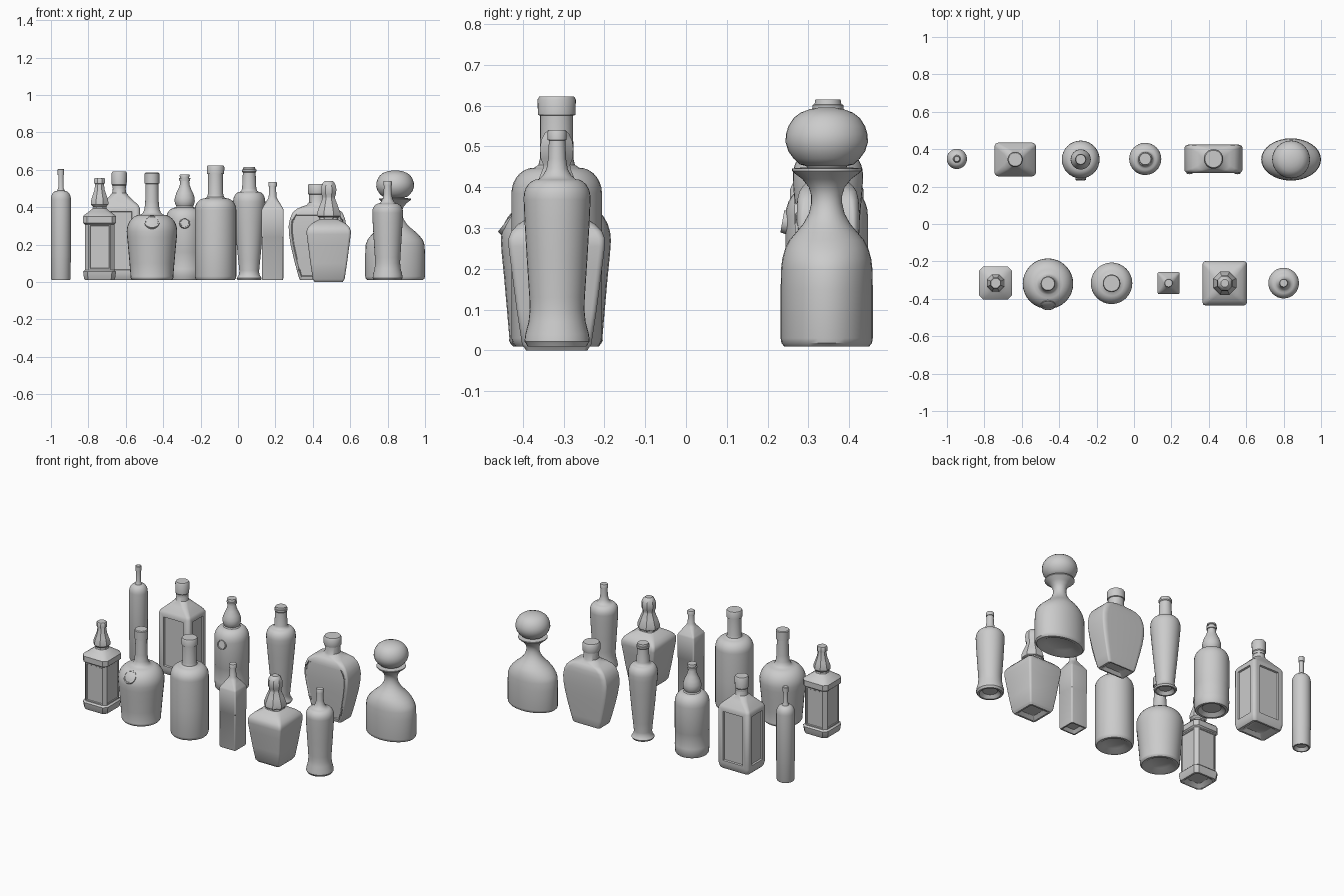
import bpy, bmesh, math
from mathutils import Matrix, Vector


def expand(ring):
    # (z, half_width[, corner roundness[, half_depth]])
    z, hx = ring[:2]
    f = ring[2] if len(ring) > 2 else 1.0
    hy = ring[3] if len(ring) > 3 else hx
    return z, hx, f, hy


def shoulder(a, b, steps=6):
    """Convex quarter curve between two rings."""
    a, b = expand(a), expand(b)
    out = []
    for i in range(steps + 1):
        t = math.pi / 2 * i / steps
        s, c = math.sin(t), 1 - math.cos(t)
        out.append((a[0] + (b[0] - a[0]) * s,
                    *(a[k] + (b[k] - a[k]) * c for k in (1, 2, 3))))
    return out


def finish(bm, name, angle=35):
    bmesh.ops.remove_doubles(bm, verts=bm.verts, dist=1e-5)
    bmesh.ops.recalc_face_normals(bm, faces=bm.faces)
    me = bpy.data.meshes.new(name)
    bm.to_mesh(me)
    bm.free()
    ob = bpy.data.objects.new(name, me)
    bpy.context.collection.objects.link(ob)
    bpy.ops.object.select_all(action='DESELECT')
    ob.select_set(True)
    bpy.context.view_layer.objects.active = ob
    bpy.ops.object.shade_smooth_by_angle(angle=math.radians(angle))
    return ob


def bottle(name, x, y, rings, n=9, panel=None, front_panel=None):
    """Loft rounded-rectangle rings; n points per corner."""
    rings = [expand(r) for r in rings]
    z, hx, f, hy = rings[0]
    # hollow underside and rounded foot
    rings = [(z + .018, hx * .55, f, hy * .55), (z, hx * .8, f, hy * .8),
             (z, hx * .94, f, hy * .94), (z + .008, hx, f, hy)] + rings[1:]
    bm = bmesh.new()
    loops = []
    for z, hx, f, hy in rings:
        loop = []
        for q in range(4):
            sx, sy = ((1, 1), (-1, 1), (-1, -1), (1, -1))[q]
            for i in range(n):
                a = math.pi / 2 * (q + i / (n - 1))
                loop.append(bm.verts.new((x + hx * (sx * (1 - f) + f * math.cos(a)),
                                          y + hy * (sy * (1 - f) + f * math.sin(a)), z)))
        loops.append(loop)
    for a, b in zip(loops, loops[1:]):
        for i in range(len(a)):
            j = (i + 1) % len(a)
            bm.faces.new((a[i], a[j], b[j], b[i]))
    bm.faces.new(loops[0][::-1])
    bm.faces.new(loops[-1])
    bmesh.ops.remove_doubles(bm, verts=bm.verts, dist=1e-5)
    bmesh.ops.recalc_face_normals(bm, faces=bm.faces)
    if panel:
        faces = [fc for fc in bm.faces if abs(fc.normal.z) < .2 and fc.calc_area() > .02]
        bmesh.ops.inset_individual(bm, faces=faces, thickness=panel[0])
        bmesh.ops.inset_individual(bm, faces=faces, thickness=.004, depth=-panel[1])
    if front_panel:
        lo, hi = front_panel
        faces = [fc for fc in bm.faces if fc.normal.y < -.9
                 and lo < fc.calc_center_median().z < hi]
        bmesh.ops.inset_region(bm, faces=faces, thickness=.012)
        bmesh.ops.inset_region(bm, faces=faces, thickness=.003, depth=-.006)
    return finish(bm, name)


def seal(name, loc, radius, depth, tilt):
    """Round medallion facing forward, tilted upward."""
    bm = bmesh.new()
    bmesh.ops.create_cone(bm, cap_ends=True, segments=24, radius1=radius,
                          radius2=radius * .92, depth=depth)
    top = [f for f in bm.faces if f.normal.z > .9]
    bmesh.ops.inset_region(bm, faces=top, thickness=radius * .15)
    bmesh.ops.inset_region(bm, faces=top, thickness=radius * .05, depth=-.004)
    bm.transform(Matrix.Translation(Vector(loc)) @ Matrix.Rotation(math.radians(90 - tilt), 4, 'X'))
    return finish(bm, name)


BACK, FRONT = .348, -.316

# ---- back row ----
bottle("slim_bottle", -.947, BACK,
       [(.01, .052), (.128, .053), (.132, .054)] + shoulder((.44, .054), (.488, .02))
       + [(.505, .014), (.572, .014), (.573, .017), (.602, .017), (.605, .014)])

bottle("panelled_bottle", -.635, BACK - .003,
       [(.01, .104, .2, .084), (.045, .11, .2, .09), (.395, .11, .2, .09),
        (.41, .103, .22, .083), (.45, .06, .5, .055), (.475, .038), (.50, .034),
        (.501, .036), (.515, .036), (.52, .04), (.582, .041), (.59, .036)],
       panel=(.027, .01))

bottle("bulb_neck_bottle", -.285, BACK - .003,
       [(.01, .098), (.065, .101), (.07, .1), (.16, .1), (.163, .101)]
       + shoulder((.33, .101), (.398, .05))
       + [(.405, .045), (.415, .05), (.43, .054), (.45, .053), (.475, .045), (.50, .033),
          (.52, .026), (.54, .024), (.541, .029), (.555, .03), (.556, .024), (.564, .024),
          (.565, .028), (.575, .026)])
seal("bulb_neck_bottle_seal", (-.285, .245, .315), .03, .018, 10)

bottle("tapered_bottle", .06, BACK,
       [(.01, .066), (.02, .067), (.028, .062), (.04, .054), (.06, .053), (.12, .059),
        (.22, .069), (.32, .078), (.40, .085)]
       + shoulder((.43, .086), (.482, .05))
       + [(.488, .042), (.50, .038), (.585, .034), (.59, .038), (.602, .038), (.603, .033),
          (.615, .031)])

bottle("shield_flask", .425, BACK,
       [(.01, .098, .2, .056), (.06, .11, .2, .06), (.13, .128, .2, .066),
        (.20, .144, .2, .072), (.26, .153, .2, .076), (.30, .154, .2, .077),
        (.34, .147, .22, .077), (.37, .133, .25, .075), (.39, .112, .3, .07),
        (.402, .085, .45, .062), (.412, .058, .9, .052), (.425, .046), (.468, .045),
        (.47, .05), (.476, .052), (.515, .052), (.525, .046)],
       front_panel=(.02, .372))

bottle("oval_decanter", .84, BACK - .003,
       [(.01, .157, 1, .111), (.03, .16, 1, .113), (.15, .16, 1, .113),
        (.20, .157, 1, .112), (.225, .148, 1, .109), (.25, .128, 1, .102),
        (.27, .107, 1, .092), (.29, .083, 1, .075), (.31, .063, 1, .058),
        (.335, .046, 1, .044), (.36, .038), (.38, .038), (.40, .044), (.42, .06),
        (.435, .08), (.44, .085), (.446, .085), (.448, .065)])
bottle("decanter_stopper", .84, BACK - .003,
       [(.444, .05), (.456, .066), (.47, .081), (.488, .094), (.51, .101), (.53, .1),
        (.55, .094), (.57, .081), (.583, .064), (.592, .04), (.596, .015)])

# ---- front row ----
bottle("banded_square_bottle", -.74, FRONT,
       [(.01, .083, .25), (.055, .088, .25), (.064, .079, .25), (.308, .079, .25),
        (.316, .088, .25), (.35, .088, .25), (.358, .082, .27), (.378, .055, .4),
        (.392, .038, .586), (.402, .036, .586), (.415, .047, .586), (.435, .046, .586),
        (.46, .038, .586), (.49, .028, .586), (.525, .023, .586), (.526, .029, .586),
        (.55, .029, .586), (.556, .025, .586)],
       n=2, panel=(.01, .004))

bottle("round_shoulder_bottle", -.46, FRONT - .003,
       [(.01, .112), (.025, .115), (.03, .114), (.10, .12), (.18, .127), (.24, .133)]
       + shoulder((.27, .135), (.36, .06), 7)
       + [(.37, .048), (.39, .04), (.43, .036), (.525, .034), (.526, .039), (.58, .039),
          (.585, .035)])
seal("round_shoulder_bottle_seal", (-.46, -.424, .314), .044, .03, 38)

bottle("large_cylinder_bottle", -.12, FRONT - .001,
       [(.01, .108), (.03, .111), (.20, .111)] + shoulder((.385, .111), (.448, .055), 7)
       + [(.455, .045), (.47, .041), (.576, .04), (.577, .046), (.615, .047), (.622, .043)])

bottle("small_square_bottle", .185, FRONT,
       [(.01, .057, .15), (.238, .057, .15), (.241, .059, .15), (.385, .059, .15),
        (.395, .055, .2), (.42, .04, .4), (.44, .028, .8), (.455, .021), (.51, .018),
        (.511, .023), (.53, .023), (.535, .02)], n=5)

bottle("flared_square_bottle", .485, FRONT - .001,
       [(0, .08, .12), (.015, .085, .12), (.10, .098, .12), (.20, .111, .12),
        (.255, .118, .12), (.275, .118, .13), (.292, .111, .15), (.31, .094, .2),
        (.325, .07, .35), (.335, .05, .586), (.345, .048, .586)], n=4)
bottle("flared_bottle_stopper", .485, FRONT - .001,
       [(.34, .055, .586), (.352, .062, .586), (.37, .062, .586), (.41, .048, .586),
        (.445, .034, .586), (.455, .033, .586), (.47, .039, .586), (.495, .041, .586),
        (.515, .038, .586), (.532, .03, .586), (.541, .02, .586)], n=2)

bottle("waisted_bottle", .80, FRONT,
       [(.01, .077), (.022, .08), (.04, .078), (.07, .07), (.10, .067), (.13, .068),
        (.22, .074), (.32, .08), (.37, .082)]
       + shoulder((.375, .082), (.42, .045))
       + [(.43, .034), (.445, .026), (.47, .022), (.515, .02), (.516, .023), (.536, .023),
          (.541, .02)])
